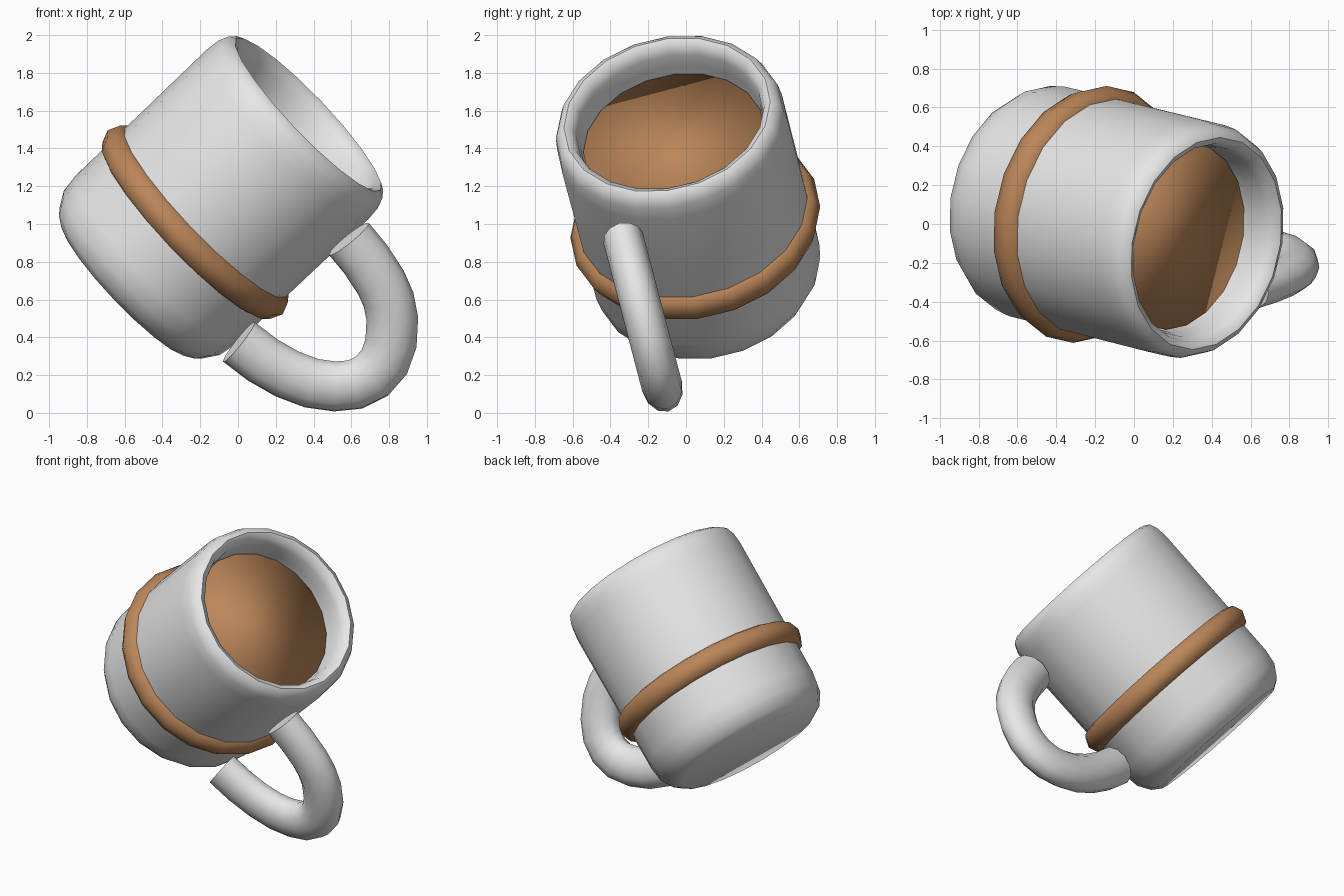
import bpy, bmesh, math
from mathutils import Vector, Matrix

old = bpy.data.objects.get("Cube")
if old:
    bpy.data.objects.remove(old)


def material(name, rgb):
    m = bpy.data.materials.new(name)
    m.use_nodes = True
    m.diffuse_color = (*rgb, 1)
    bsdf = next(n for n in m.node_tree.nodes if n.type == 'BSDF_PRINCIPLED')
    bsdf.inputs["Base Color"].default_value = (*rgb, 1)
    return m


ceramic = material("light grey ceramic", (0.8, 0.8, 0.8))
coffee = material("coffee brown", (0.5, 0.24, 0.1))

# Tilted frame of the mug: local z runs from the base to the rim
axis = Vector((0.713, -0.178, 0.678)).normalized()
side = Vector((0, 1, 0)).cross(axis).normalized()
frame = Matrix((side, axis.cross(side), axis)).transposed().to_4x4()
frame.translation = (-0.594, 0.141, 0.66)


def finish(name, bm, mat, angle, matrix=None):
    bmesh.ops.recalc_face_normals(bm, faces=bm.faces)
    mesh = bpy.data.meshes.new(name)
    bm.to_mesh(mesh)
    bm.free()
    mesh.materials.append(mat)
    ob = bpy.data.objects.new(name, mesh)
    bpy.context.collection.objects.link(ob)
    if matrix:
        ob.matrix_world = matrix
    bpy.ops.object.select_all(action='DESELECT')
    ob.select_set(True)
    bpy.context.view_layer.objects.active = ob
    bpy.ops.object.shade_smooth_by_angle(angle=math.radians(angle))
    return ob


def skin(rings, closed=False):
    """Join rings of points with quads; cap the ends unless closed."""
    bm = bmesh.new()
    loops = [[bm.verts.new(p) for p in ring] for ring in rings]
    pairs = list(zip(loops, loops[1:]))
    if closed:
        pairs.append((loops[-1], loops[0]))
    else:
        bm.faces.new(loops[0])
        bm.faces.new(loops[-1])
    for a, b in pairs:
        for i in range(len(a)):
            j = (i + 1) % len(a)
            bm.faces.new((a[i], a[j], b[j], b[i]))
    return bm


def lathe(profile, closed=False, sides=20):
    turns = [math.tau * i / sides for i in range(sides)]
    return skin([[(r * math.cos(t), r * math.sin(t), h) for t in turns]
                 for r, h in profile], closed)


# Cup: base, chamfer, wall, rounded lip, inner wall and floor
cup = [(0.49, 0), (0.55, 0.04), (0.6, 0.12), (0.615, 0.22), (0.62, 1.2),
       (0.612, 1.28), (0.59, 1.335), (0.555, 1.355), (0.52, 1.335),
       (0.503, 1.28), (0.495, 1.2), (0.47, 0.2), (0.4, 0.12)]
finish("mug_cup", lathe(cup), ceramic, 55, frame)

# Drink inside, a softly shaded disc
finish("drink", lathe([(0.47, 1.05), (0.488, 1.15)]), coffee, 180, frame)

# Raised band around the cup
band = [(0.58 + 0.092 * math.cos(math.tau * i / 8),
         0.515 + 0.092 * math.sin(math.tau * i / 8)) for i in range(8)]
finish("band", lathe(band, closed=True), coffee, 60, frame)

# Handle: flattened tube swept along a curve in a leaning plane
path = [Vector((x, -0.09 - 0.2625 * z, z)) for x, z in (
    (0.005, 0.376), (0.13, 0.28), (0.26, 0.206), (0.39, 0.157),
    (0.513, 0.14), (0.62, 0.15), (0.71, 0.195), (0.775, 0.27),
    (0.81, 0.37), (0.817, 0.5), (0.797, 0.6), (0.757, 0.69),
    (0.675, 0.815), (0.587, 0.921))]
normal = Vector((0, 0.967, 0.254)).normalized()
rings = []
for i, p in enumerate(path):
    tangent = path[min(i + 1, len(path) - 1)] - path[max(i - 1, 0)]
    across = normal.cross(tangent).normalized()
    rings.append([p + across * 0.137 * math.cos(t) + normal * 0.108 * math.sin(t)
                  for t in (math.tau * k / 12 for k in range(12))])
finish("handle", skin(rings), ceramic, 60)
